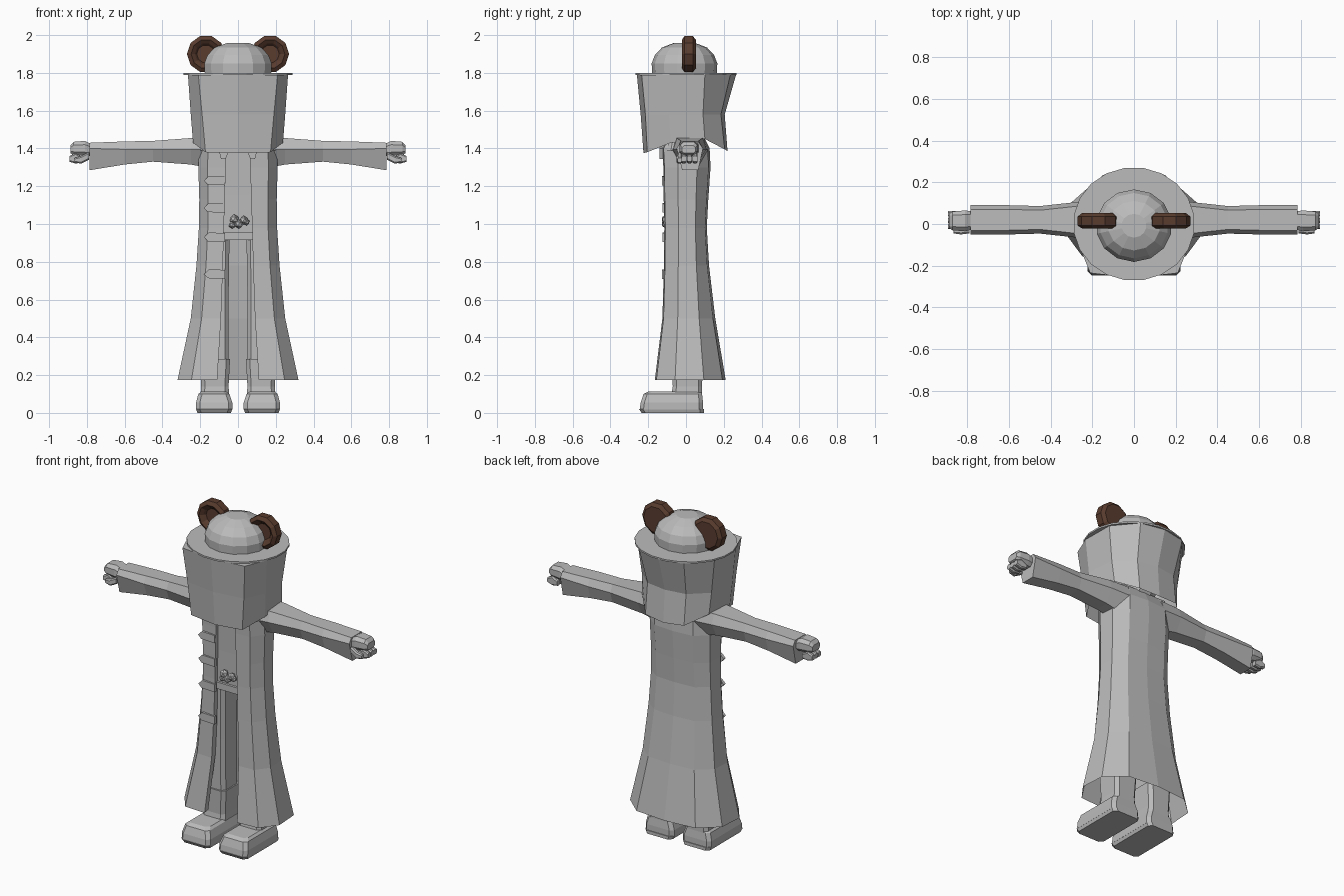
import bpy, bmesh
from math import cos, sin, tau
from mathutils import Vector

if "Cube" in bpy.data.objects:
    bpy.data.objects.remove(bpy.data.objects["Cube"])


def material(name, rgb):
    m = bpy.data.materials.new(name)
    m.use_nodes = True
    m.diffuse_color = (*rgb, 1)
    m.node_tree.nodes["Principled BSDF"].inputs["Base Color"].default_value = (*rgb, 1)
    return m


GREY = material("light grey", (0.5, 0.5, 0.5))
BROWN = material("dark brown", (0.1, 0.045, 0.028))


def finish(name, bm, mat):
    bmesh.ops.recalc_face_normals(bm, faces=bm.faces)
    mesh = bpy.data.meshes.new(name)
    bm.to_mesh(mesh)
    bm.free()
    mesh.materials.append(mat)
    ob = bpy.data.objects.new(name, mesh)
    bpy.context.collection.objects.link(ob)
    return ob


def loft(name, rings, mat=GREY, loop=True, caps=(True, True)):
    """Skin a list of point rings; loop joins each ring's ends."""
    bm = bmesh.new()
    rows = [[bm.verts.new(p) for p in ring] for ring in rings]
    n = len(rows[0])
    for a, b in zip(rows, rows[1:]):
        for i in range(n if loop else n - 1):
            j = (i + 1) % n
            bm.faces.new((a[i], a[j], b[j], b[i]))
    for row, wanted in ((rows[0], caps[0]), (rows[-1], caps[1])):
        if wanted:
            bm.faces.new(row)
    return finish(name, bm, mat)


def circle(n, rx, ry, z, cx=0, cy=0):
    return [(cx + rx * cos(tau * (i + .5) / n), cy + ry * sin(tau * (i + .5) / n), z)
            for i in range(n)]


def rect(x0, x1, y0, y1, z, c=.02):
    """Rectangle with cut corners."""
    return [(x0 + c, y0, z), (x1 - c, y0, z), (x1, y0 + c, z), (x1, y1 - c, z),
            (x1 - c, y1, z), (x0 + c, y1, z), (x0, y1 - c, z), (x0, y0 + c, z)]


def mirrored(half):
    """Half section from front centre to back centre, made into a full ring."""
    return half + [(-x, y, z) for x, y, z in reversed(half) if x > 0]


# Domed hat crown and flat brim
loft("hat_crown", [circle(14, r, r * .95, z, cy=-.008) for r, z in
                   ((.18, 1.79), (.183, 1.85), (.165, 1.895), (.125, 1.935), (.06, 1.958))])
loft("hat_brim", [circle(20, .292, .272, z) for z in (1.79, 1.80)])

# Hanging veil below the brim, higher over the shoulders
loft("veil", [
    mirrored([(0, -.26, 1.79), (.21, -.235, 1.79), (.265, -.10, 1.79),
              (.262, .1, 1.79), (.15, .235, 1.79), (0, .265, 1.79)]),
    mirrored([(0, -.24, 1.58), (.19, -.215, 1.58), (.25, -.09, 1.58),
              (.235, .09, 1.58), (.13, .185, 1.58), (0, .205, 1.58)]),
    mirrored([(0, -.225, 1.375), (.172, -.205, 1.38), (.238, -.08, 1.43),
              (.225, .1, 1.45), (.13, .205, 1.395), (0, .22, 1.385)])], caps=(True, False))
loft("head", [circle(8, r, r, z) for r, z in ((.08, 1.42), (.13, 1.52), (.17, 1.65), (.17, 1.78))])

# Long coat, open down the front with folded-in edges
# Columns: height, half width, front depth, back depth, opening half width
COAT = ((1.47, .17, .09, .09, .05), (1.40, .205, .125, .125, .062), (1.30, .21, .12, .13, .065),
        (1.13, .205, .118, .118, .07), (.98, .207, .115, .11, .075), (.78, .22, .117, .122, .08),
        (.50, .25, .125, .155, .09), (.175, .32, .165, .21, .11))


def coat_ring(z, w, f, b, gap):
    half = [(gap + .01, -f + .05, z), (gap, -f, z), (w * .77, -f * .95, z), (w, -f * .35, z),
            (w * .97, b * .45, z), (w * .62, b * .92, z), (0, b, z)]
    return half + [(-x, y, z) for x, y, z in reversed(half[:-1])]


loft("coat", [coat_ring(*row) for row in COAT], loop=False, caps=(False, False))
loft("shoulder_cap", [rect(-.2, .2, -.1, .1, 1.39), rect(-.17, .17, -.085, .085, 1.47)])

# Shirt, belt and belt knot
loft("shirt", [rect(-.15, .15, -.08, .08, .93), rect(-.14, .14, -.085, .085, 1.15),
               rect(-.15, .15, -.095, .085, 1.4)])
loft("belt", [rect(-.155, .155, -.095, .09, z) for z in (.915, .955)])
for i, (x, z, r) in enumerate(((-.02, 1.025, .026), (.03, 1.02, .024), (-.03, .995, .02),
                               (.005, 1.0, .025), (.045, 1.01, .018))):
    bm = bmesh.new()
    bmesh.ops.create_icosphere(bm, subdivisions=1, radius=r)
    bmesh.ops.translate(bm, verts=bm.verts, vec=(x, -.105, z))
    finish(f"belt_knot_{i + 1}", bm, GREY)

# Straps along the right coat flap
for i, (z, y) in enumerate(((1.23, -.121), (1.085, -.119), (.93, -.118), (.735, -.121))):
    profile = [(-.07, z + .022), (-.155, z + .025), (-.18, z), (-.16, z - .022), (-.07, z - .025)]
    loft(f"coat_strap_{i + 1}", [[(x, y + d, h) for x, h in profile] for d in (-.006, .012)])

# Collar points just below the veil
for s, side in ((1, "left"), (-1, "right")):
    loft(f"{side}_collar", [[(s * .04, y, 1.41), (s * .105, y, 1.40), (s * .09, y, 1.345),
                             (s * .065, y, 1.345)] for y in (-.14, -.118)])


def sleeve_ring(s, x, top, mid, low, grow):
    return [(s * x, y, z) for y, z in ((-.05 - grow, mid), (-.03 - grow, top), (.07 + grow, top),
                                       (.09 + grow, mid), (.065, low), (-.02, low))]


def block(name, s, rows):
    """Rounded box along x; each row is x, y0, y1, z0, z1."""
    rings = []
    for x, y0, y1, z0, z1 in rows:
        c = min(y1 - y0, z1 - z0) * .25
        rings.append([(s * x, p[0], p[1]) for p in rect(y0, y1, z0, z1, 0, c)])
    loft(name, rings)


for s, side in ((1, "left"), (-1, "right")):
    # Sleeve flaring toward the cuff
    loft(f"{side}_sleeve", [sleeve_ring(s, *r) for r in (
        (.12, 1.455, 1.39, 1.29, .025), (.25, 1.455, 1.395, 1.315, .018),
        (.45, 1.44, 1.395, 1.33, -.004), (.60, 1.437, 1.395, 1.315, 0),
        (.785, 1.43, 1.40, 1.285, 0))])

    # Hand with curled fingers and thumb
    block(f"{side}_palm", s, [(.77, -.025, .06, 1.36, 1.42), (.81, -.035, .065, 1.36, 1.44),
                              (.87, -.03, .06, 1.365, 1.435), (.888, -.02, .05, 1.375, 1.415)])
    for k in range(3):
        y = -.025 + k * .03
        block(f"{side}_finger_{k + 1}", s, [(.825, y, y + .027, 1.325, 1.355),
                                            (.86, y, y + .027, 1.32, 1.375),
                                            (.893, y, y + .027, 1.33, 1.36)])
    block(f"{side}_thumb", s, [(.79, -.045, -.015, 1.34, 1.38), (.83, -.05, -.02, 1.32, 1.36),
                               (.865, -.045, -.02, 1.325, 1.35)])

    # Trouser leg
    def leg(x0, x1, y0, y1, z):
        return [(s * x, y, h) for x, y, h in rect(x0, x1, y0, y1, z)]
    loft(f"{side}_leg", [leg(.045, .15, -.075, .08, .93), leg(.05, .17, -.07, .08, .6),
                         leg(.05, .185, -.065, .08, .24)])

    # Boot: shaft, foot and sole
    loft(f"{side}_boot_shaft", [leg(.045, .2, -.08, .085, .08), leg(.05, .195, -.07, .085, .14),
                                leg(.042, .2, -.075, .09, .285)])
    loft(f"{side}_boot_foot", [leg(.03, .222, -.245, .09, .018), leg(.03, .222, -.24, .09, .055),
                               leg(.045, .21, -.225, .085, .1), leg(.06, .195, -.2, .08, .112)])
    loft(f"{side}_boot_sole", [leg(.038, .215, -.235, .095, 0), leg(.03, .222, -.248, .095, .02)])

    # Round ear with a dished front
    ear = [[(s * .17 + r * cos(tau * i / 10), y, 1.9 + r * sin(tau * i / 10)) for i in range(10)]
           for r, y in ((.048, .005), (.058, -.008), (.078, -.022), (.1, -.008), (.1, .036),
                        (.08, .052))]
    loft(f"{side}_ear", ear, BROWN)
